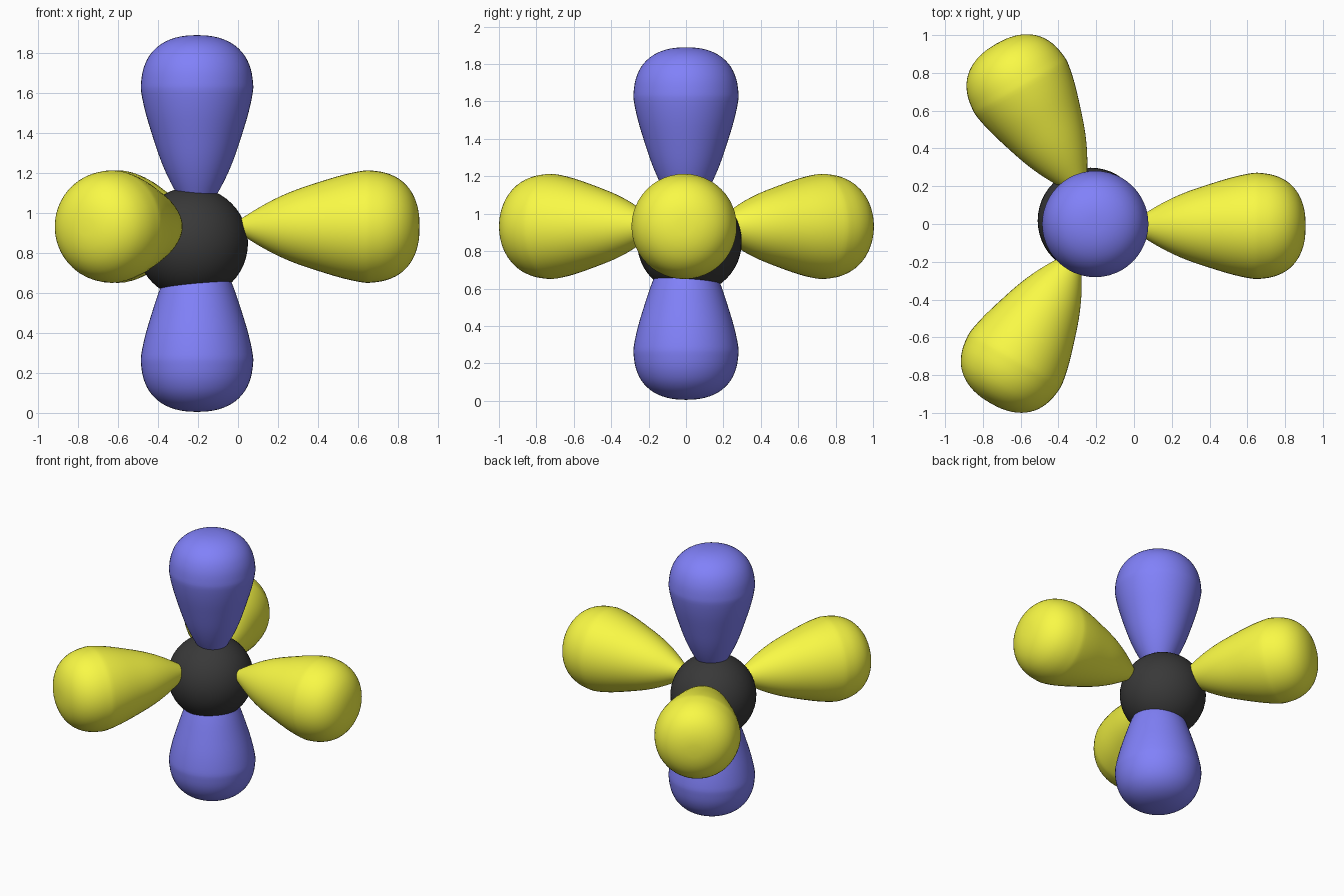
import bpy, bmesh
from math import radians, cos, sin, pi
from mathutils import Vector

if "Cube" in bpy.data.objects:
    bpy.data.objects.remove(bpy.data.objects["Cube"])


def material(name, rgb):
    m = bpy.data.materials.new(name)
    m.diffuse_color = (*rgb, 1)
    m.use_nodes = True
    m.node_tree.nodes["Principled BSDF"].inputs["Base Color"].default_value = m.diffuse_color
    return m


black = material("black", (0.04, 0.04, 0.04))
blue = material("blue", (0.22, 0.22, 0.95))
yellow = material("yellow", (0.95, 0.95, 0.06))

# Lobe profile: (radius, distance from the narrow tip)
PROFILE = [(0, 0), (0.05, 0.07), (0.105, 0.16), (0.147, 0.24), (0.185, 0.33),
           (0.222, 0.44), (0.258, 0.56), (0.279, 0.66), (0.28, 0.71), (0.268, 0.78),
           (0.238, 0.845), (0.19, 0.895), (0.13, 0.927), (0.065, 0.943), (0, 0.947)]


def smooth_profile(points, steps=3):
    # Catmull-Rom curve through the profile points
    p = [Vector(q) for q in points]
    p = [2 * p[0] - p[1]] + p + [2 * p[-1] - p[-2]]
    out = []
    for a, b, c, d in zip(p, p[1:], p[2:], p[3:]):
        for i in range(steps):
            t = i / steps
            out.append(0.5 * (2 * b + (c - a) * t + (2 * a - 5 * b + 4 * c - d) * t * t
                              + (3 * b - a - 3 * c + d) * t ** 3))
    return out + [p[-2]]


def lobe(name, tip, direction, mat):
    bm = bmesh.new()
    vs = [bm.verts.new((max(r, 0), 0, h)) for r, h in smooth_profile(PROFILE)]
    edges = [bm.edges.new(pair) for pair in zip(vs, vs[1:])]
    bmesh.ops.spin(bm, geom=vs + edges, cent=(0, 0, 0), axis=(0, 0, 1),
                   angle=2 * pi, steps=48)
    bmesh.ops.remove_doubles(bm, verts=bm.verts, dist=1e-4)
    bmesh.ops.recalc_face_normals(bm, faces=bm.faces)
    for f in bm.faces:
        f.smooth = True
    me = bpy.data.meshes.new(name)
    bm.to_mesh(me)
    bm.free()
    me.materials.append(mat)
    ob = bpy.data.objects.new(name, me)
    ob.location = tip
    ob.rotation_euler = Vector(direction).to_track_quat('Z', 'Y').to_euler()
    bpy.context.collection.objects.link(ob)


# Central sphere
bpy.ops.mesh.primitive_uv_sphere_add(segments=48, ring_count=24, radius=0.28,
                                     location=(-0.23, 0.018, 0.85))
core = bpy.context.object
core.name = "central_sphere"
core.data.materials.append(black)
bpy.ops.object.shade_smooth()

# Vertical pair of lobes
lobe("upper_axial_lobe", (-0.205, 0, 0.943), (0, 0, 1), blue)
lobe("lower_axial_lobe", (-0.205, 0, 0.952), (0, 0, -1), blue)

# Three horizontal lobes, 120 degrees apart
for side, tip, deg in (("right", (-0.038, -0.01), 0),
                       ("back", (-0.258, 0.133), 120),
                       ("front", (-0.288, -0.128), 240)):
    a = radians(deg)
    lobe(side + "_equatorial_lobe", (*tip, 0.932), (cos(a), sin(a), 0), yellow)
